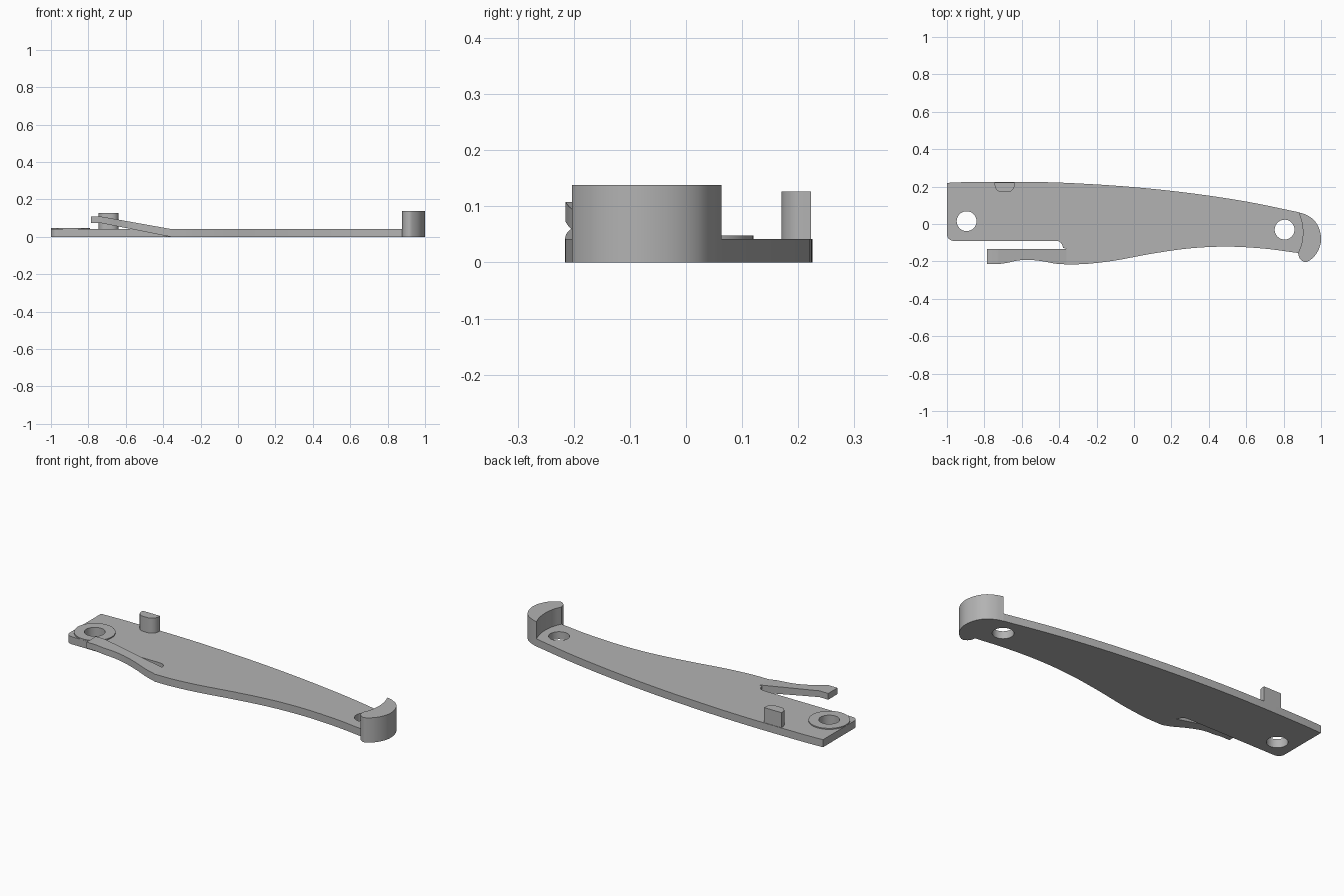
import bpy, bmesh, math
from mathutils import Vector

if "Cube" in bpy.data.objects:
    bpy.data.objects.remove(bpy.data.objects["Cube"])

GREY = (0.45, 0.45, 0.45, 1)
mat = bpy.data.materials.new("plain grey")
mat.use_nodes = True
mat.diffuse_color = GREY
mat.node_tree.nodes["Principled BSDF"].inputs["Base Color"].default_value = GREY

THICK = 0.042


def smooth_path(points, steps=6):
    """Catmull-Rom samples through the given points."""
    p = [Vector(q) for q in points]
    p = [2 * p[0] - p[1]] + p + [2 * p[-1] - p[-2]]
    out = []
    for a, b, c, d in zip(p, p[1:], p[2:], p[3:]):
        for i in range(steps):
            t = i / steps
            out.append(0.5 * (2 * b + (c - a) * t + (2 * a - 5 * b + 4 * c - d) * t * t
                              + (3 * b - a - 3 * c + d) * t ** 3))
    return out + [p[-2]]


def arc(cx, cy, r, start, end, n):
    angles = [math.radians(start + (end - start) * i / n) for i in range(n + 1)]
    return [Vector((cx + r * math.cos(a), cy + r * math.sin(a))) for a in angles]


def circle(centre, r):
    return arc(*centre, r, 0, 360, 48)[:-1]


def finish(obj):
    bpy.ops.object.select_all(action="DESELECT")
    obj.select_set(True)
    bpy.context.view_layer.objects.active = obj
    if obj.type == "CURVE":
        bpy.ops.object.convert(target="MESH")
        obj = bpy.context.object
    bm = bmesh.new()
    bm.from_mesh(obj.data)
    bmesh.ops.remove_doubles(bm, verts=bm.verts, dist=0.0001)
    bmesh.ops.recalc_face_normals(bm, faces=bm.faces)
    bm.to_mesh(obj.data)
    bm.free()
    obj.data.materials.clear()
    obj.data.materials.append(mat)
    bpy.ops.object.shade_smooth_by_angle(angle=math.radians(30))


def slab(name, loops, z0, z1):
    """Extrude an outline, with any inner loops as holes, from z0 to z1."""
    curve = bpy.data.curves.new(name, "CURVE")
    curve.dimensions = "2D"
    curve.fill_mode = "BOTH"
    curve.extrude = (z1 - z0) / 2
    for loop in loops:
        spline = curve.splines.new("POLY")
        spline.points.add(len(loop) - 1)
        for point, q in zip(spline.points, loop):
            point.co = (q[0], q[1], 0, 1)
        spline.use_cyclic_u = True
    obj = bpy.data.objects.new(name, curve)
    obj.location.z = (z0 + z1) / 2
    bpy.context.collection.objects.link(obj)
    finish(obj)


# Main plate with two holes and the slot beside the spring arm
pivot, far_hole = (-0.895, 0.015), (0.805, -0.03)
ROOT = -0.36
back_edge = smooth_path([(-1, 0.22), (-0.85, 0.225), (-0.55, 0.225), (-0.3, 0.217),
                         (0, 0.197), (0.3, 0.165), (0.6, 0.12), (0.88, 0.063)])
hook_inner = smooth_path([(0.88, 0.063), (0.897, 0.01), (0.903, -0.05),
                          (0.895, -0.11), (0.877, -0.155)])
front_edge = smooth_path([(0.877, -0.155), (0.7, -0.132), (0.5, -0.121), (0.3, -0.13),
                          (0.1, -0.158), (-0.1, -0.195), (-0.25, -0.213), (ROOT, -0.216)])
slot_end = [Vector((ROOT, -0.133))] + arc(-0.417, -0.127, 0.037, 0, 90, 8)
corner = arc(-0.965, -0.055, 0.035, 270, 180, 8)
plate = back_edge + hook_inner[1:] + front_edge[1:] + slot_end + corner
slab("plate", [plate, circle(pivot, 0.053), circle(far_hole, 0.053)], 0, THICK)

# Raised ring round the pivot hole
slab("pivot_ring", [circle(pivot, 0.105), circle(pivot, 0.053)], THICK, 0.048)

# Upright hook at the far end
hook_outer = smooth_path([(0.877, -0.155), (0.884, -0.18), (0.9, -0.197), (0.925, -0.202),
                          (0.965, -0.172), (0.992, -0.125), (1, -0.075), (0.988, -0.02),
                          (0.96, 0.023), (0.92, 0.049), (0.88, 0.063)])
slab("hook", [hook_inner + hook_outer[1:-1]], 0, 0.138)

# Peg on the back edge, flat behind and rounded in front
peg = ([Vector((-0.745, 0.223)), Vector((-0.638, 0.223))]
       + arc(-0.678, 0.21, 0.04, 0, -90, 8) + arc(-0.705, 0.21, 0.04, -90, -180, 8))
slab("peg", [peg], 0.03, 0.126)

# Spring arm rising from the plate to a level tip
arm_front = smooth_path([(ROOT, -0.216), (-0.42, -0.212), (-0.49, -0.199), (-0.56, -0.192),
                         (-0.62, -0.195), (-0.68, -0.208), (-0.73, -0.215)])
arm_front.append(Vector((-0.785, -0.215)))
bm = bmesh.new()
rings = []
for x, y in arm_front:
    t = min(1, (ROOT - x) / (ROOT + 0.73))
    low, high = 0.073 * t, THICK + (0.108 - THICK) * t
    rings.append([bm.verts.new(v) for v in ((x, y, low), (x, -0.133, low),
                                            (x, -0.133, high), (x, y, high))])
for a, b in zip(rings, rings[1:]):
    for i in range(4):
        j = (i + 1) % 4
        bm.faces.new((a[i], a[j], b[j], b[i]))
bm.faces.new(rings[0])
bm.faces.new(rings[-1])
mesh = bpy.data.meshes.new("spring_arm")
bm.to_mesh(mesh)
bm.free()
arm = bpy.data.objects.new("spring_arm", mesh)
bpy.context.collection.objects.link(arm)
finish(arm)
